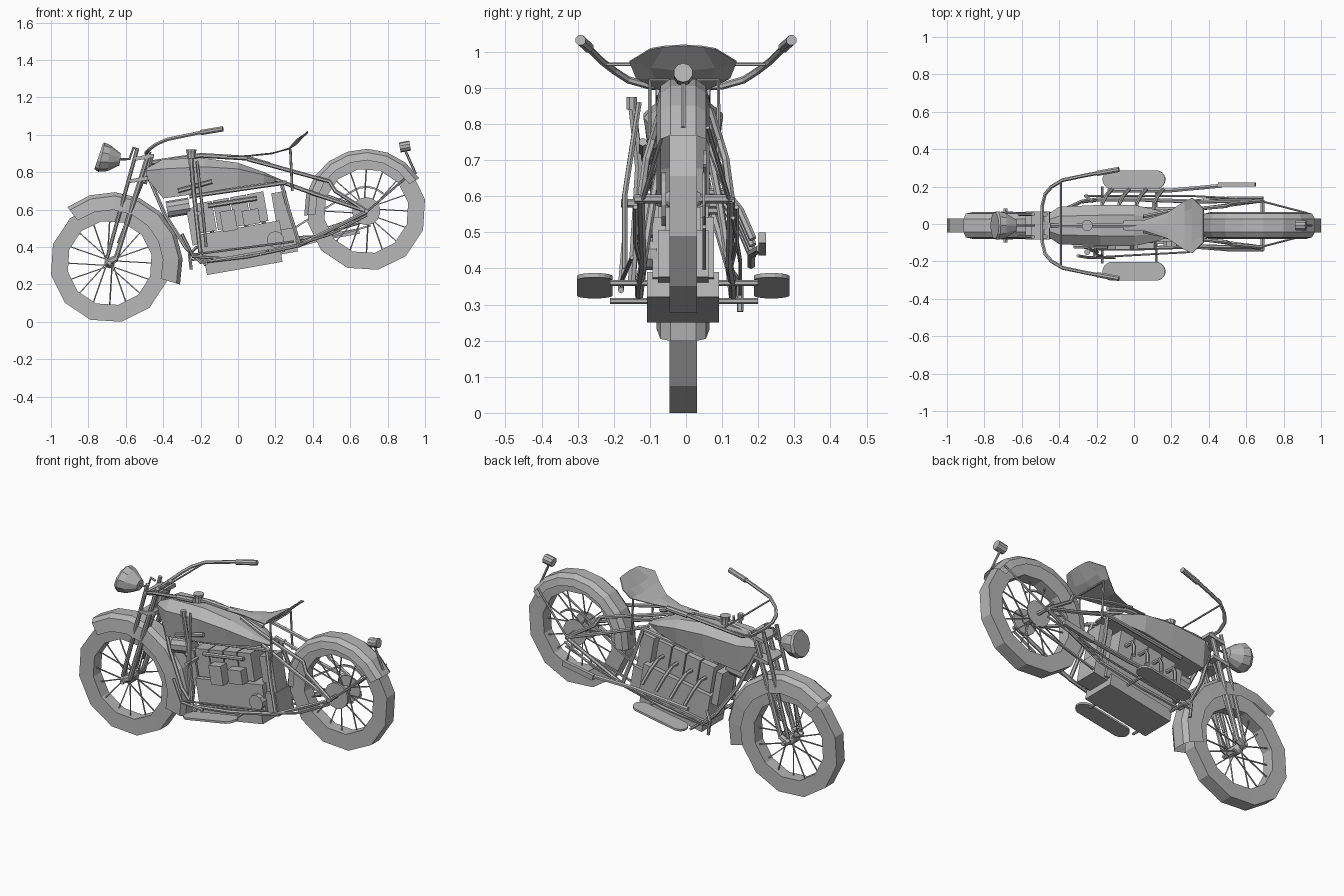
import bpy, bmesh
from math import cos, sin, pi, radians
from mathutils import Vector, Matrix

cube = bpy.data.objects.get("Cube")
if cube:
    bpy.data.objects.remove(cube)

grey = bpy.data.materials.new("plain_grey")
grey.use_nodes = True
grey.diffuse_color = (.47, .47, .47, 1)
grey.node_tree.nodes["Principled BSDF"].inputs["Base Color"].default_value = grey.diffuse_color

TILT = Matrix.Rotation(radians(-10), 4, 'Y')
MID = -.008                      # centre plane of the machine
FRONT = Vector((-.686, MID, .314))
REAR = Vector((.686, MID, .592))
SIDES = (("right", -1), ("left", 1))


def finish(name, bm):
    bmesh.ops.recalc_face_normals(bm, faces=bm.faces)
    mesh = bpy.data.meshes.new(name)
    bm.to_mesh(mesh)
    bm.free()
    mesh.materials.append(grey)
    obj = bpy.data.objects.new(name, mesh)
    bpy.context.collection.objects.link(obj)
    return obj


def loft(name, rings, closed=True, loop=False):
    """Skin a list of point rings."""
    bm = bmesh.new()
    rows = [[bm.verts.new(p) for p in ring] for ring in rings]
    count = len(rows[0])
    pairs = list(zip(rows, rows[1:])) + ([(rows[-1], rows[0])] if loop else [])
    for a, b in pairs:
        for i in range(count if closed else count - 1):
            j = (i + 1) % count
            bm.faces.new((a[i], a[j], b[j], b[i]))
    if closed and not loop:
        bm.faces.new(rows[0])
        bm.faces.new(rows[-1])
    return finish(name, bm)


def tube(name, points, radius, sides=6):
    """Sweep a round section along a path; radius may vary by point."""
    pts = [Vector(p) for p in points]
    radii = radius if isinstance(radius, (list, tuple)) else [radius] * len(pts)
    rings, turn, last = [], None, None
    for i, p in enumerate(pts):
        before = (p - pts[i - 1]).normalized() if i else Vector()
        after = (pts[i + 1] - p).normalized() if i + 1 < len(pts) else Vector()
        way = (before + after).normalized()
        turn = way.to_track_quat('Z', 'Y') if turn is None else last.rotation_difference(way) @ turn
        last = way
        rings.append([p + turn @ Vector((cos(a), sin(a), 0)) * radii[i]
                      for a in (2 * pi * (k + .5) / sides for k in range(sides))])
    return loft(name, rings)


def box(name, centre, size):
    bm = bmesh.new()
    bmesh.ops.create_cube(bm, size=1, matrix=Matrix.Translation(centre) @ TILT @ Matrix.Diagonal((*size, 1)))
    return finish(name, bm)


def on_wheel(centre, angle, radius, y):
    return centre + Vector((radius * cos(angle), y, radius * sin(angle)))


def wheel(name, centre):
    # twelve-sided tyre, hub and crossed spokes
    section = [(.228, -.036), (.32, -.038), (.32, .038), (.228, .036)]
    loft(name + "_tyre", [[on_wheel(centre, 2 * pi * (k + .38) / 12, r, y) for r, y in section]
                          for k in range(12)], loop=True)
    across = Vector((0, .05, 0))
    tube(name + "_hub", [centre - across, centre - across * .6, centre + across * .6, centre + across],
         [.015, .028, .028, .015], 10)
    for k in range(16):
        side = 1 if k % 2 else -1
        lean = .5 if k % 4 < 2 else -.5
        angle = 2 * pi * k / 16
        tube(f"{name}_spoke_{k}", [on_wheel(centre, angle + lean, .025, side * .03),
                                   on_wheel(centre, angle, .23, side * .008)], .004, 4)


def fender(name, centre, start, end, inner, outer, steps, flare):
    # open arched strip that widens outward towards its end
    rings = []
    for k in range(steps + 1):
        angle = radians(start + (end - start) * k / steps)
        rise = flare * k / steps
        rings.append([on_wheel(centre, angle, r, y) for r, y in
                      ((inner, -.073), (outer + rise - .02, -.063), (outer + rise, -.035),
                       (outer + rise, .035), (outer + rise - .02, .063), (inner, .073))])
    loft(name, rings, closed=False)


wheel("front_wheel", FRONT)
wheel("rear_wheel", REAR)
fender("front_fender", FRONT, 127, -17, .285, .375, 7, .018)
fender("rear_fender", REAR, 32, 184, .272, .333, 8, 0)
for name, centre, reach in (("front_axle", FRONT, .09), ("rear_axle", REAR, .135)):
    across = Vector((0, reach, 0))
    tube(name, [centre - across, centre + across], .012)
for name, y, thick in (("rear_sprocket", .054, .006), ("brake_drum", -.06, .012)):
    tube(name, [REAR + Vector((0, y, 0)), REAR + Vector((0, y + thick, 0))], .075, 14)

# tank: stations of x, top, bottom, half width
stations = [(-.49, .82, .77, .04), (-.4, .87, .66, .1), (-.18, .875, .69, .11),
            (0, .85, .72, .11), (.14, .8, .74, .08), (.23, .76, .75, .03)]
loft("fuel_tank", [[(x, MID + w * f, top + (low - top) * d) for f, d in
                    ((-.5, 0), (-1, .25), (-.85, 1), (.85, 1), (1, .25), (.5, 0))]
                   for x, top, low, w in stations])
tube("filler_cap", [(-.25, MID, .86), (-.25, MID, .9), (-.25, MID, .92)], [.025, .025, .03], 10)

# saddle: stations of x, centre height, edge height, half width
saddle = [(-.06, .885, .885, .025), (.06, .892, .888, .03), (.18, .905, .9, .07),
          (.27, .925, .93, .13), (.31, .95, .975, .148), (.37, 1.02, 1.01, .09)]
seat = loft("seat", [[(x, MID + w * f, mid + (edge - mid) * f * f) for f in (-1, -.6, 0, .6, 1)]
                     for x, mid, edge, w in saddle], closed=False)
shell = seat.modifiers.new("thickness", 'SOLIDIFY')
shell.thickness = .005
tube("seat_post", [(.29, -.1, .7), (.28, -.1, .92), (.28, .09, .92), (.29, .09, .7)], .007)

# lamps
tube("headlight", [(-.745, MID, .885), (-.73, MID, .88), (-.69, MID, .875), (-.63, MID, .868)],
     [.072, .08, .07, .032], 10)
tube("headlight_bracket", [(-.63, MID, .87), (-.58, MID, .87), (-.56, MID, .93), (-.53, MID, .92)], .007)
tube("tail_lamp", [(.865, MID, .932), (.92, MID, .942)], .027, 10)
tube("tail_lamp_stem", [(.89, MID, .925), (.95, MID, .79)], .007)

# steering head, fork and handlebar
tube("steering_head", [(-.47, MID, .9), (-.51, MID, .74)], .025, 8)
for z, x in ((.88, -.5), (.76, -.53)):
    box("fork_yoke", (x, MID, z), (.1, .15, .02))
for side, s in SIDES:
    y = MID + s * .06
    tube(side + "_fork_tube", [(-.475, y, .91), (-.655, y, .33)], .014, 8)
    tube(side + "_fork_strut", [(-.54, y, .92), (-.7, y, .34)], .011, 8)
    tube(side + "_fork_link", [(-.65, y, .34), FRONT + Vector((-.02, s * .06, 0))], .018)
    tube(side + "_fork_spring", [(-.51, y * .6, .75), (-.64, y * .6, .42)], .008)
    tube(side + "_handlebar", [(-.49, MID, .9), (-.49, s * .1, .905), (-.475, s * .16, .922),
                               (-.44, s * .2, .948), (-.38, s * .235, .975),
                               (-.26, s * .26, 1), (-.18, s * .275, 1.017)], .01)
    tube(side + "_grip", [(-.2, s * .27, 1.012), (-.08, s * .292, 1.032)], .015, 8)
tube("handlebar_brace", [(-.39, -.22, .965), (-.39, .22, .965)], .005)

# frame tubes
tube("top_tube", [(-.47, MID, .85), (-.2, MID, .89), (.05, MID, .875), (.17, MID, .84)], .013)
for side, s in SIDES:
    tube(side + "_tank_rail", [(-.26, s * .07, .67), (.26, s * .07, .745)], .011)
    tube(side + "_upper_stay", [(.05, s * .04, .87), (.2, s * .07, .83), (.49, s * .095, .75),
                                (.52, s * .11, .7), (.69, s * .125, .59)], .011)
    tube(side + "_middle_stay", [(.2, s * .06, .76), (.42, s * .09, .68), (.69, s * .125, .59)], .011)
    tube(side + "_down_tube", [(-.48, s * .03, .78), (-.39, s * .07, .57), (-.28, s * .12, .4),
                               (-.2, s * .13, .32), (.05, s * .13, .35), (.33, s * .12, .41),
                               (.69, s * .125, .59)], .011)
    tube(side + "_lower_brace", [(.25, s * .12, .39), (.5, s * .14, .47), (.69, s * .14, .57)], .007)
    tube(side + "_seat_tube", [(.23, s * .06, .75), (.27, s * .09, .6), (.33, s * .12, .41)], .011)
    tube(side + "_fender_stay", [(.69, s * .12, .59), (.92, s * .06, .79)], .006)
    # footboards with rounded ends
    outline = []
    for k in range(16):
        a = 2 * pi * (k + .5) / 16
        outline.append(Vector((cos(a) * .05 + (.12 if cos(a) > 0 else -.12), sin(a) * .05, 0)))
    place = Matrix.Translation((0, MID + s * .245, .352)) @ TILT
    loft(side + "_footboard", [[place @ (p + Vector((0, 0, h))) for p in outline] for h in (-.006, .006)])
for x, z in ((-.17, .31), (.12, .36)):
    tube("footboard_support", [(x, -.21, z), (x, .2, z)], .008)

# engine
box("sump", (.03, MID, .32), (.41, .2, .07))
box("crankcase", (.02, MID, .42), (.44, .17, .17))
box("gearbox", (.25, MID, .43), (.12, .14, .13))
box("battery_box", (.235, MID, .59), (.08, .1, .21))
tube("generator", [(-.38, -.04, .6), (-.26, -.04, .62)], .045, 10)
box("timing_case", (-.24, MID, .51), (.04, .13, .2))
for k in range(4):
    x, z = -.17 + k * .092, .56 + k * .017
    box(f"cylinder_{k}", (x, MID, z), (.087, .14, .16))
    tube(f"exhaust_pipe_{k}", [(x, .05, z), (x, .11, z), (x + .02, .15, z - .05),
                               (x + .05, .185, z - .13)], .011)
tube("exhaust_rail", [(-.14, .18, .41), (.2, .18, .44), (.47, .205, .455)], .012)
box("exhaust_tail", (.55, .211, .468), (.2, .02, .03))
box("magneto", (-.05, -.1, .54), (.08, .07, .11))
box("carburettor", (.07, -.1, .56), (.09, .06, .08))
tube("intake_pipe", [(-.16, -.09, .62), (.1, -.09, .66)], .012)
tube("kick_gear", [(.2, -.12, .44), (.2, -.08, .44)], .045, 10)
guard_arc = [on_wheel(REAR, radians(a), .13, .06) for a in (125, 105, 85, 65, 45)]
tube("chain_guard", [(.3, .05, .5), *guard_arc], .007, 4)
tube("chain_low_run", [(.31, .05, .4), (.71, .05, .515)], .007, 4)

# hand shift, pedals and control rods
tube("shift_lever", [(-.25, -.15, .86), (-.235, -.13, .68), (-.2, -.15, .36)], .012)
tube("shift_knob", [(-.25, -.15, .84), (-.25, -.15, .875)], .016, 8)
tube("shift_gate", [(-.32, -.12, .7), (-.14, -.12, .75)], .012)
tube("shift_pivot", [(-.21, -.18, .58), (-.21, -.08, .58)], .012)
tube("control_rod", [(-.22, -.13, .86), (-.19, -.17, .6), (-.17, -.17, .4)], .008)
tube("foot_lever", [(-.3, -.17, .47), (-.24, -.18, .35), (-.1, -.18, .34)], .009)
tube("clutch_rod", [(-.24, -.18, .36), (.3, -.15, .43)], .006)
tube("brake_pedal", [(-.22, .12, .4), (-.26, .15, .36), (-.25, .15, .28)], .009)
tube("brake_rod", [(-.25, .15, .33), (.3, .15, .42), (.69, .13, .54)], .006)
